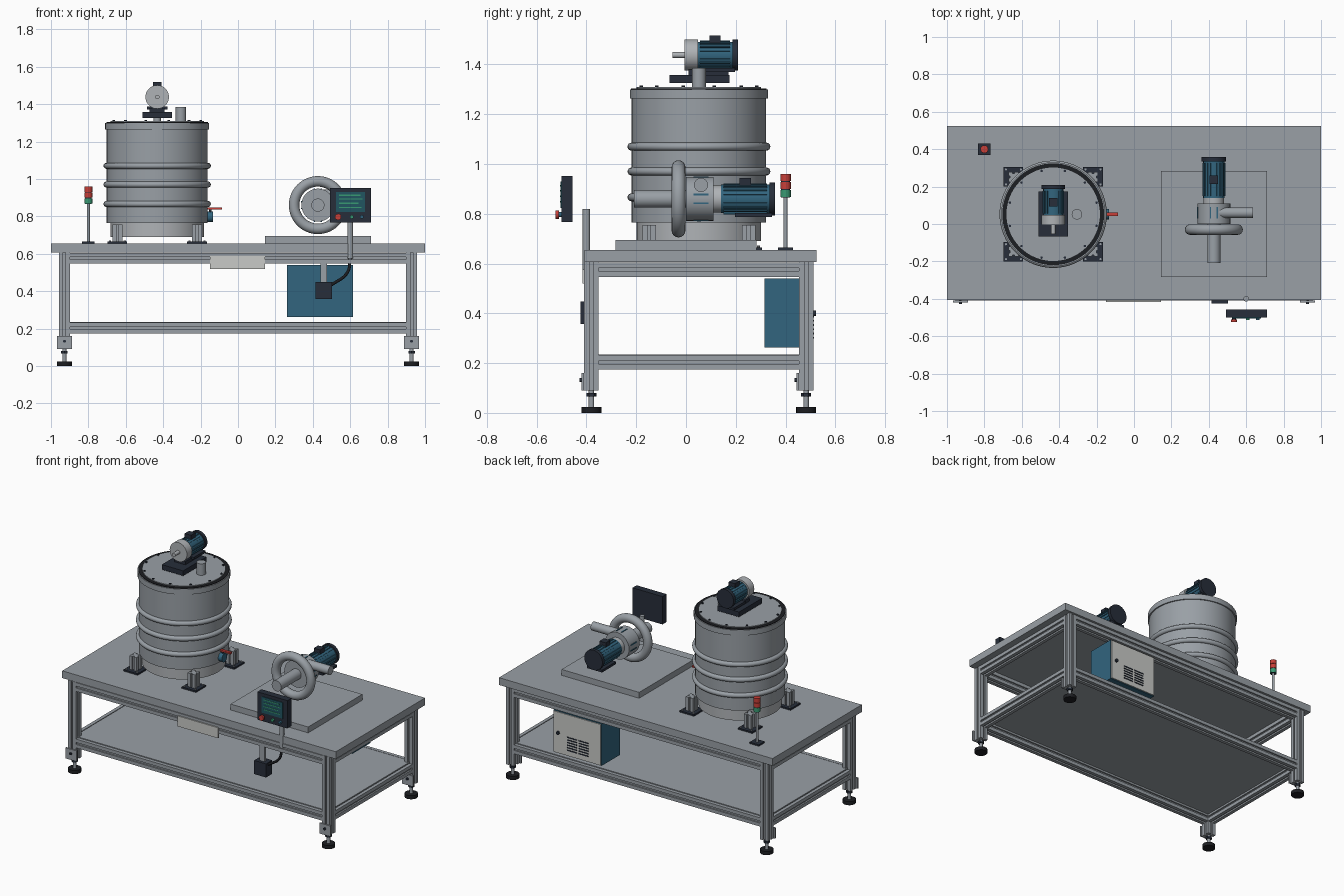
import bpy, bmesh, math
from mathutils import Matrix, Vector

cube = bpy.data.objects.get("Cube")
if cube:
    bpy.data.objects.remove(cube, do_unlink=True)


def material(name, r, g, b):
    m = bpy.data.materials.new(name)
    m.use_nodes = True
    m.diffuse_color = (r, g, b, 1)
    m.node_tree.nodes["Principled BSDF"].inputs["Base Color"].default_value = (r, g, b, 1)
    return m


STEEL = material("steel grey", .32, .35, .38)
LIGHT = material("light steel", .43, .45, .47)
PALE = material("pale panel", .58, .59, .57)
DARK = material("dark slate", .020, .027, .042)
BLACK = material("black rubber", .012, .013, .016)
BLUE = material("motor blue", .032, .13, .21)
RED = material("signal red", .58, .05, .04)
GREEN = material("signal green", .04, .32, .17)
SCREEN = material("screen teal", .015, .09, .12)

AXES = {"x": Matrix.Rotation(math.pi / 2, 4, "Y"),
        "y": Matrix.Rotation(-math.pi / 2, 4, "X"),
        "z": Matrix.Identity(4)}


def finish(bm, name, mat, smooth=False):
    bmesh.ops.recalc_face_normals(bm, faces=bm.faces)
    me = bpy.data.meshes.new(name)
    bm.to_mesh(me)
    bm.free()
    ob = bpy.data.objects.new(name, me)
    bpy.context.collection.objects.link(ob)
    me.materials.append(mat)
    if smooth:
        bpy.ops.object.select_all(action="DESELECT")
        ob.select_set(True)
        bpy.context.view_layer.objects.active = ob
        bpy.ops.object.shade_smooth_by_angle(angle=math.radians(35))
    return ob


def box(name, x, y, z, mat):
    """Box from (low, high) ranges on each axis."""
    bm = bmesh.new()
    bmesh.ops.create_cube(bm, size=1)
    for v in bm.verts:
        v.co = Vector([(a + b) / 2 + c * (b - a) for (a, b), c in zip((x, y, z), v.co)])
    return finish(bm, name, mat)


def block(name, centre, size, mat):
    return box(name, *[(c - s / 2, c + s / 2) for c, s in zip(centre, size)], mat)


def rod(name, start, length, r, mat, axis="z", r2=None, sides=40):
    """Cylinder or cone starting at a point and running along an axis."""
    bm = bmesh.new()
    place = Matrix.Translation(start) @ AXES[axis] @ Matrix.Translation((0, 0, length / 2))
    bmesh.ops.create_cone(bm, cap_ends=True, segments=sides, radius1=r,
                          radius2=r if r2 is None else r2, depth=length, matrix=place)
    return finish(bm, name, mat, True)


def hoop(name, centre, major, minor, mat, axis="z"):
    bm = bmesh.new()
    circle = bmesh.ops.create_circle(bm, segments=16, radius=minor,
                                     matrix=Matrix.Translation((major, 0, 0)) @ AXES["y"])
    bmesh.ops.spin(bm, geom=circle["verts"] + bm.edges[:], axis=(0, 0, 1),
                   cent=(0, 0, 0), angle=math.tau, steps=64, use_merge=True)
    bmesh.ops.remove_doubles(bm, verts=bm.verts, dist=1e-5)
    bm.transform(Matrix.Translation(centre) @ AXES[axis])
    return finish(bm, name, mat, True)


def extrusion(name, start, length, axis, half=.029):
    """Slotted aluminium bar."""
    slot, depth = half * .22, half * .35
    quarter = [(half, -half), (half, -slot), (half - depth, -slot), (half - depth, slot), (half, slot)]
    bm = bmesh.new()
    verts = [bm.verts.new(Matrix.Rotation(k * math.pi / 2, 3, "Z") @ Vector((*p, 0)))
             for k in range(4) for p in quarter]
    face = bm.faces.new(verts)
    top = bmesh.ops.extrude_face_region(bm, geom=[face])["geom"]
    bmesh.ops.translate(bm, vec=(0, 0, length), verts=[g for g in top if isinstance(g, bmesh.types.BMVert)])
    bm.transform(Matrix.Translation(start) @ AXES[axis])
    return finish(bm, name, STEEL)


# Table
FRONT, BACK, SIDE = -.38, .483, .928
box("table_top", (-1, 1), (-.407, .525), (.607, .655), STEEL)
box("lower_shelf", (-SIDE, SIDE), (FRONT, BACK), (.222, .234), STEEL)
for y in (FRONT, BACK):
    for z in (.203, .576):
        extrusion("long_rail", (-SIDE + .029, y, z), 2 * SIDE - .058, "x")
    for x in (-SIDE, SIDE):
        extrusion("leg", (x, y, .09), .517, "z")
        block("foot_plate", (x, y - .034, .125), (.08, .01, .07), STEEL)
        rod("foot_plate_bolt", (x, y - .047, .132), .01, .008, DARK, "y", sides=12)
        rod("foot_stem", (x, y, .02), .075, .011, STEEL, sides=16)
        rod("foot_nut", (x, y, .066), .014, .02, DARK, sides=6)
        rod("foot_pad", (x, y, 0), .024, .04, BLACK, sides=24)
for x in (-SIDE, SIDE):
    for z in (.203, .576):
        extrusion("side_rail", (x, FRONT + .029, z), BACK - FRONT - .058, "y")
box("front_plate", (-.15, .145), (-.416, -.407), (.519, .588), PALE)

# Control cabinet, with vents and lock on the rear door
box("cabinet", (.262, .615), (.315, .506), (.262, .54), BLUE)
box("cabinet_door", (.266, .611), (.506, .512), (.266, .536), PALE)
for row in range(6):
    for x in (.39, .475):
        block("door_vent", (x, .513, .302 + row * .017), (.07, .004, .007), DARK)
rod("door_lock", (.575, .51, .4), .012, .011, DARK, "y", sides=16)

# Tank
TX, TY = -.432, .052
rod("tank_skirt", (TX, TY, .69), .08, .25, LIGHT, sides=64)
rod("tank_body", (TX, TY, .765), .5, .27, STEEL, sides=64)
rod("tank_rim", (TX, TY, 1.264), .036, .278, STEEL, sides=64)
rod("lid_seal", (TX, TY, 1.3), .004, .272, BLACK, sides=64)
rod("lid", (TX, TY, 1.3), .009, .25, STEEL, sides=64)
for z in (1.07, .97, .866):
    hoop("tank_hoop", (TX, TY, z), .271, .016, STEEL)
for i in range(12):
    a = math.tau * (i + .5) / 12
    rod("lid_bolt", (TX + .24 * math.cos(a), TY + .24 * math.sin(a), 1.306), .009, .007, DARK, sides=8)
rod("lid_port", (-.305, TY, 1.3), .085, .028, STEEL, sides=32)

# Tank feet
for sx in (-1, 1):
    for sy in (-1, 1):
        x, y = TX + sx * .213, TY + sy * .2
        block("tank_foot_plate", (x, y, .66), (.105, .105, .01), DARK)
        extrusion("tank_foot_post", (x, y, .665), .09, "z", .027)
        for bx in (-.04, .04):
            for by in (-.04, .04):
                rod("tank_foot_bolt", (x + bx, y + by, .664), .008, .006, STEEL, sides=8)

# Drain valve
rod("valve_stub", (-.175, TY, .797), .025, .018, STEEL, "x", sides=20)
rod("valve_body", (-.162, TY, .797), .027, .028, BLUE, "x", sides=24)
rod("valve_stem", (-.148, TY, .82), .02, .006, DARK, sides=12)
box("valve_handle", (-.165, -.085), (TY - .009, TY + .009), (.836, .846), RED)


def motor(x, z, y0, y1, r):
    """Finned motor along y, with fan cover, terminal box and foot."""
    rod("motor_body", (x, y0, z), y1 - y0, r - .005, BLUE, "y")
    for i in range(20):
        fin = block("motor_fin", (0, (y0 + y1) / 2, r - .006), (.005, y1 - y0 - .02, .012), BLUE)
        fin.data.transform(Matrix.Translation((x, 0, z)) @ Matrix.Rotation(math.tau * i / 20, 4, "Y"))
    rod("motor_fan_cover", (x, y1, z), .022, r + .004, DARK, "y")
    mid = (y0 + y1) / 2
    block("motor_terminal_box", (x, mid, z + r + .006), (.046, .046, .03), DARK)
    box("motor_foot", (x - .055, x + .055), (mid - .04, y1 + .01), (z - r - .01, z - r + .006), DARK)


# Stirrer drive on the lid
rod("stirrer_shaft", (TX, TY, 1.305), .03, .02, STEEL)
box("stirrer_base", (TX - .078, TX + .078), (-.067, .175), (1.325, 1.358), DARK)
box("stirrer_riser", (TX - .04, TX + .04), (.01, .17), (1.356, 1.38), DARK)
rod("stirrer_gearbox", (TX, -.006, 1.438), .054, .063, LIGHT, "y")
rod("stirrer_output", (TX, -.054, 1.438), .05, .012, LIGHT, "y", sides=20)
motor(TX, 1.438, .046, .187, .058)

# Pump
PX, PZ = .427, .86
box("pump_base", (.144, .711), (-.283, .283), (.655, .694), STEEL)
hoop("pump_ring", (PX, -.03, PZ), .127, .028, STEEL, "y")
rod("pump_inlet", (PX, -.208, PZ), .22, .035, STEEL, "y", sides=32)
rod("pump_housing", (PX, 0, PZ), .11, .088, STEEL, "y", sides=48)
rod("pump_neck", (PX, .108, PZ), .034, .055, LIGHT, "y")
rod("pump_outlet", (PX, .06, .916), .209, .028, STEEL, "x", sides=32)
for k in range(4):
    for off in (-.018, .018):
        mark = block("housing_mark", (off, .06, .086), (.007, .06, .006), BLUE)
        mark.data.transform(Matrix.Translation((PX, 0, PZ)) @ Matrix.Rotation(k * math.pi / 2, 4, "Y"))
motor(PX, PZ, .14, .335, .062)

# Signal tower
LX, LY = -.8, .4
block("tower_base", (LX, LY, .66), (.068, .06, .01), DARK)
rod("tower_pole", (LX, LY, .66), .21, .008, STEEL, sides=16)
for z, mat in ((.868, GREEN), (.9, RED), (.931, RED)):
    rod("tower_lamp", (LX, LY, z), .028, .021, mat, sides=20)
rod("tower_core", (LX, LY, .866), .09, .018, DARK, sides=20)

# Operator panel
box("panel_case", (.492, .711), (-.5, -.457), (.767, .951), DARK)
box("panel_screen", (.524, .68), (-.504, -.499), (.824, .93), SCREEN)
for z, end in ((.913, .655), (.892, .665), (.87, .645), (.848, .66)):
    box("screen_line", (.54, end), (-.506, -.503), (z - .003, z + .003), GREEN)
rod("stop_button", (.535, -.524, .797), .014, .017, RED, "y", sides=20)
rod("stop_button_stem", (.535, -.512, .797), .015, .01, DARK, "y", sides=16)
rod("start_button", (.608, -.513, .797), .015, .01, GREEN, "y", sides=16)
rod("mode_button", (.662, -.513, .797), .015, .01, BLUE, "y", sides=16)
rod("panel_post", (.6, -.4, .575), .245, .015, STEEL, sides=20)

# Junction box and cable
box("junction_bracket", (.44, .476), (-.405, -.385), (.44, .55), STEEL)
box("junction_box", (.415, .502), (-.424, -.36), (.358, .448), DARK)
curve = bpy.data.curves.new("cable", "CURVE")
curve.dimensions = "3D"
curve.bevel_depth = .008
spline = curve.splines.new("BEZIER")
path = [(.6, -.4, .58), (.585, -.4, .5), (.495, -.395, .43)]
spline.bezier_points.add(len(path) - 1)
for p, co in zip(spline.bezier_points, path):
    p.co = co
    p.handle_left_type = p.handle_right_type = "AUTO"
curve.materials.append(BLACK)
bpy.context.collection.objects.link(bpy.data.objects.new("cable", curve))
